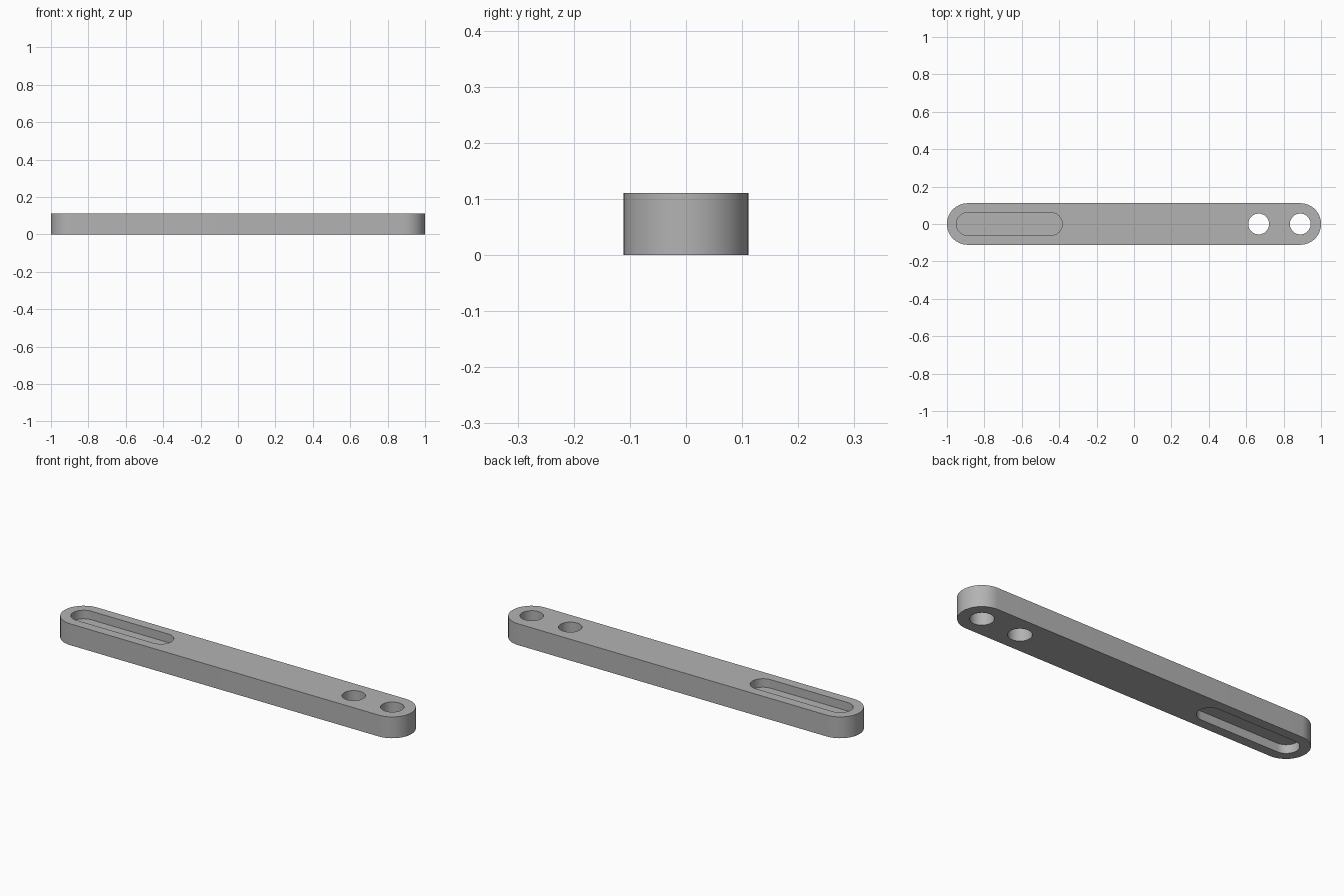
import bpy
import bmesh
import math

if "Cube" in bpy.data.objects:
    bpy.data.objects.remove(bpy.data.objects["Cube"], do_unlink=True)

U = 1 / 9           # bar thickness; the bar is 18 of these long
POCKET = 0.4 * U    # depth of each slot recess

grey = bpy.data.materials.new("grey metal")
grey.use_nodes = True
grey.diffuse_color = (0.45, 0.45, 0.45, 1)
grey.node_tree.nodes["Principled BSDF"].inputs["Base Color"].default_value = (0.45, 0.45, 0.45, 1)


def stadium(name, x0, x1, radius, z0, z1, steps=32):
    """Upright prism with round ends centred on x0 and x1."""
    bm = bmesh.new()
    ring = []
    for centre, start in ((x1, -math.pi / 2), (x0, math.pi / 2)):
        for i in range(steps + (x0 != x1)):
            a = start + math.pi * i / steps
            ring.append(bm.verts.new((centre + radius * math.cos(a), radius * math.sin(a), z0)))
    base = bm.faces.new(ring)
    top = bmesh.ops.extrude_face_region(bm, geom=[base])["geom"]
    bmesh.ops.translate(bm, vec=(0, 0, z1 - z0), verts=[v for v in top if isinstance(v, bmesh.types.BMVert)])
    bmesh.ops.recalc_face_normals(bm, faces=bm.faces)
    mesh = bpy.data.meshes.new(name)
    bm.to_mesh(mesh)
    bm.free()
    mesh.materials.append(grey)
    obj = bpy.data.objects.new(name, mesh)
    bpy.context.collection.objects.link(obj)
    return obj


# Round-ended bar
bar = stadium("link_bar", -8 * U, 8 * U, U, 0, U)

# Two through holes, and a slot recessed from both faces leaving a thin web
cutters = [
    stadium("inner_hole_cutter", 6 * U, 6 * U, 0.5 * U, -U, 2 * U),
    stadium("end_hole_cutter", 8 * U, 8 * U, 0.5 * U, -U, 2 * U),
    stadium("top_slot_cutter", -8 * U, -4 * U, 0.55 * U, U - POCKET, 2 * U),
    stadium("bottom_slot_cutter", -8 * U, -4 * U, 0.55 * U, -U, POCKET),
]
bpy.context.view_layer.objects.active = bar
for cutter in cutters:
    cut = bar.modifiers.new(cutter.name, 'BOOLEAN')
    cut.operation = 'DIFFERENCE'
    cut.solver = 'EXACT'
    cut.object = cutter
    bpy.ops.object.modifier_apply(modifier=cut.name)
for cutter in cutters:
    bpy.data.objects.remove(cutter, do_unlink=True)

# Smooth round walls, crisp rims
bpy.ops.object.select_all(action='DESELECT')
bar.select_set(True)
bpy.ops.object.shade_smooth_by_angle(angle=math.radians(30))
